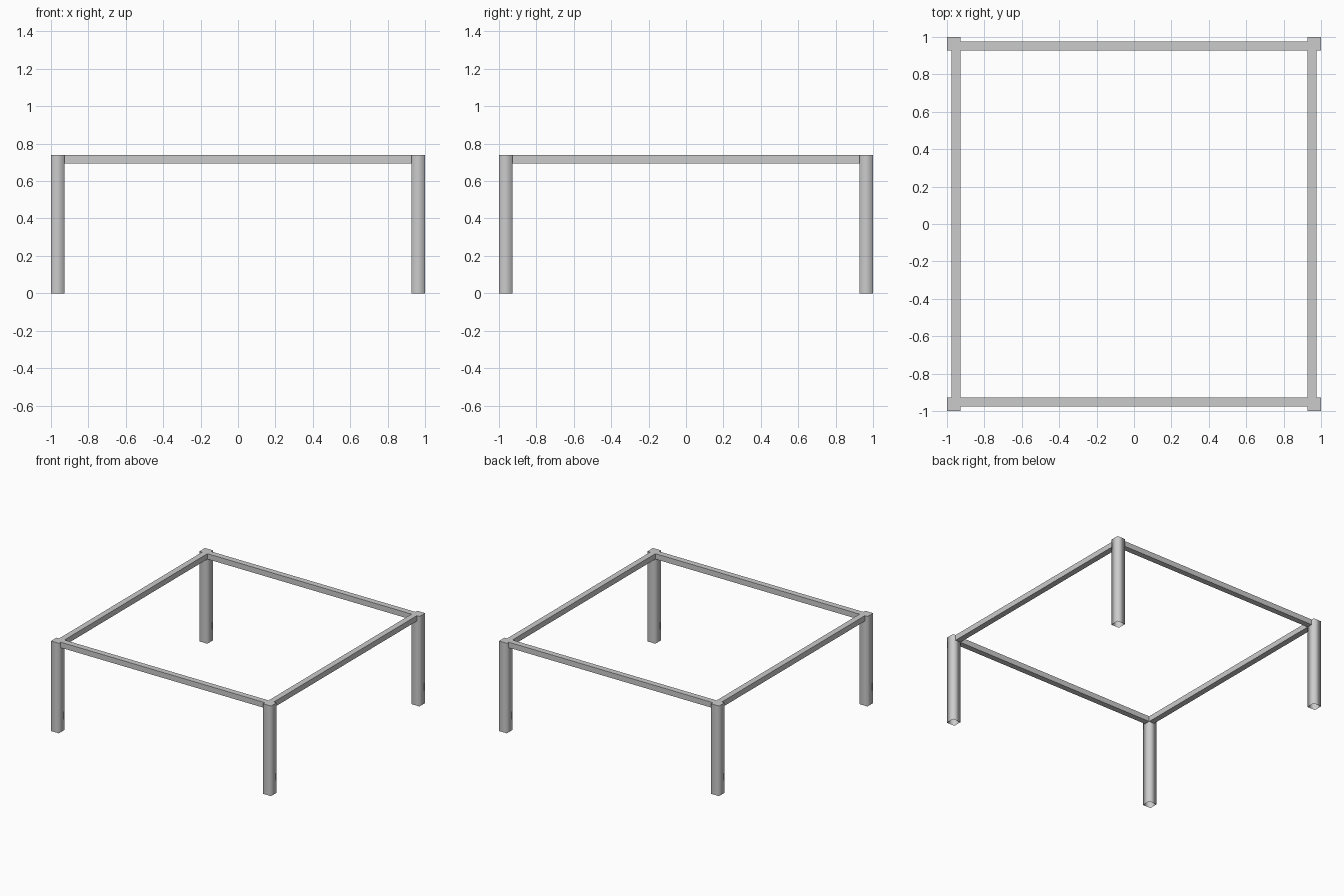
import bpy, bmesh

if "Cube" in bpy.data.objects:
    bpy.data.objects.remove(bpy.data.objects["Cube"])

HEIGHT = 0.74
LEG = 0.072          # square leg width
RAIL_W, RAIL_H = 0.048, 0.045


def box(name, lo, hi, leg=False):
    """Box between two corners; a leg is an open-footed sleeve with soft-shaded sides."""
    bm = bmesh.new()
    bmesh.ops.create_cube(bm, size=1)
    for v in bm.verts:
        v.co = [lo[i] + (v.co[i] + 0.5) * (hi[i] - lo[i]) for i in range(3)]
    if leg:
        bm.normal_update()
        foot = [f for f in bm.faces if f.normal.z < -0.9]
        bmesh.ops.delete(bm, geom=foot, context='FACES_ONLY')
        for f in bm.faces:
            f.smooth = abs(f.normal.z) < 0.5
        for e in bm.edges:
            e.smooth = abs(e.verts[0].co.z - e.verts[1].co.z) > 0.1
    mesh = bpy.data.meshes.new(name)
    bm.to_mesh(mesh)
    bm.free()
    obj = bpy.data.objects.new(name, mesh)
    bpy.context.collection.objects.link(obj)
    return obj


inner = 1 - LEG
outer = inner + RAIL_W
low = HEIGHT - RAIL_H

# Four corner legs
for sx, xn in ((-1, "left"), (1, "right")):
    for sy, yn in ((-1, "front"), (1, "back")):
        x0, x1 = sorted((sx, sx * inner))
        y0, y1 = sorted((sy, sy * inner))
        box(f"{yn}_{xn}_leg", (x0, y0, 0), (x1, y1, HEIGHT), leg=True)

# Rails between the legs, flush with their inner faces
for s, yn, xn in ((-1, "front", "left"), (1, "back", "right")):
    a, b = sorted((s * inner, s * outer))
    box(f"{yn}_rail", (-inner, a, low), (inner, b, HEIGHT))
    box(f"{xn}_rail", (a, -inner, low), (b, inner, HEIGHT))
